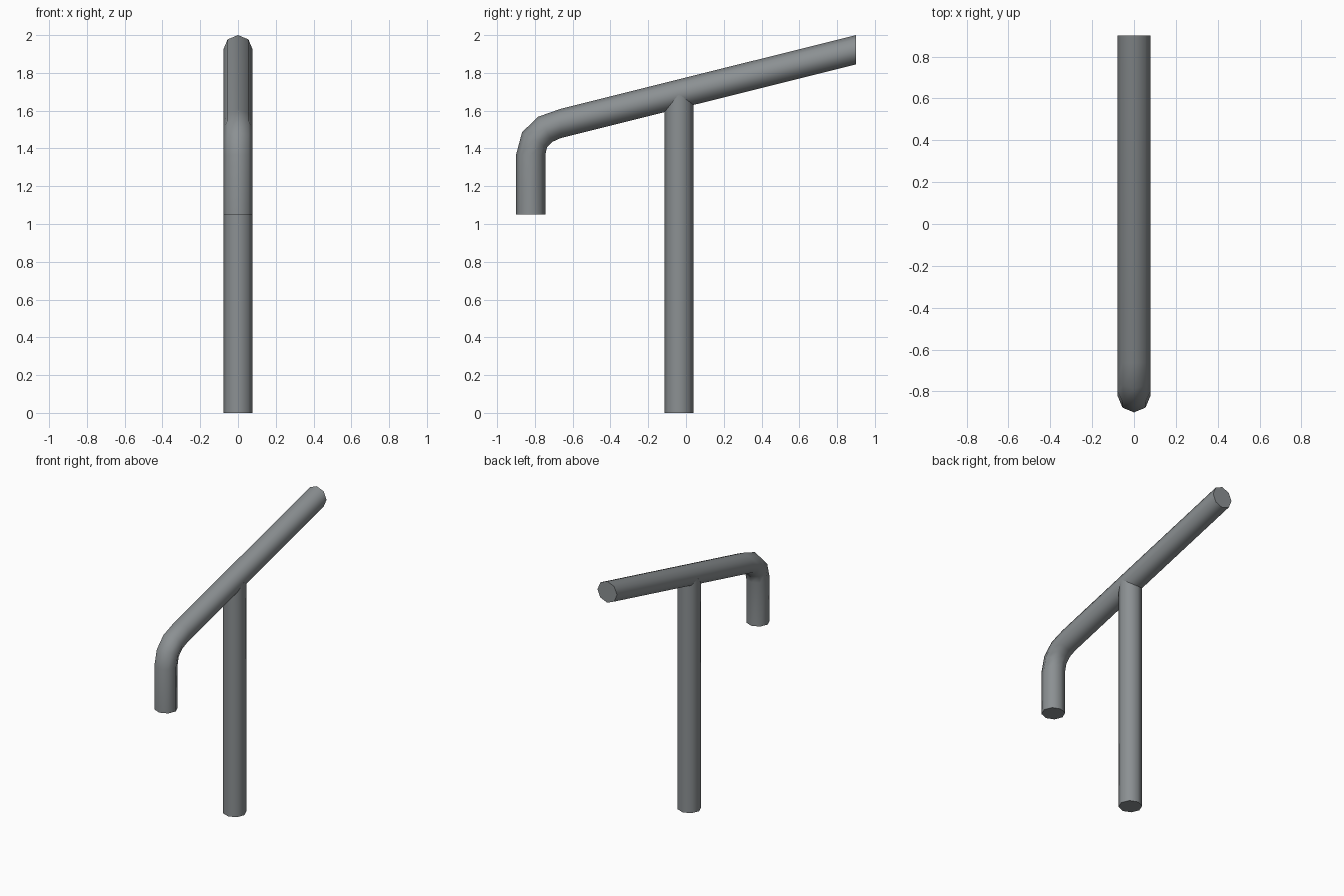
import bpy, bmesh, math
from mathutils import Vector

if "Cube" in bpy.data.objects:
    bpy.data.objects.remove(bpy.data.objects["Cube"])

R = 0.078   # tube half width
SIDES = 8

metal = bpy.data.materials.new("grey metal")
metal.diffuse_color = (0.26, 0.28, 0.29, 1.0)
metal.use_nodes = True
metal.node_tree.nodes["Principled BSDF"].inputs["Base Color"].default_value = metal.diffuse_color


def tube(name, rings):
    """Loft octagonal rings, each given by its outer and inner (y, z) points."""
    bm = bmesh.new()
    loops = []
    for (oy, oz), (iy, iz) in rings:
        c = Vector((0, (oy + iy) / 2, (oz + iz) / 2))
        v = Vector((0, (oy - iy) / 2, (oz - iz) / 2))
        loop = []
        for k in range(SIDES):
            a = 2 * math.pi * k / SIDES
            loop.append(bm.verts.new(c + v * math.cos(a) + Vector((R * math.sin(a), 0, 0))))
        loops.append(loop)
    for a, b in zip(loops, loops[1:]):
        for k in range(SIDES):
            n = (k + 1) % SIDES
            bm.faces.new((a[k], a[n], b[n], b[k]))
    bm.faces.new(loops[0])
    bm.faces.new(loops[-1])
    bmesh.ops.recalc_face_normals(bm, faces=bm.faces)
    me = bpy.data.meshes.new(name)
    bm.to_mesh(me)
    bm.free()
    ob = bpy.data.objects.new(name, me)
    bpy.context.collection.objects.link(ob)
    me.materials.append(metal)
    bpy.ops.object.select_all(action='DESELECT')
    ob.select_set(True)
    bpy.context.view_layer.objects.active = ob
    bpy.ops.object.shade_smooth_by_angle(angle=math.radians(55))
    return ob


# sloping arm with the bent-down front end
tube("bent_arm", [
    ((-0.90, 1.05), (-0.745, 1.05)),
    ((-0.90, 1.365), (-0.745, 1.365)),
    ((-0.868, 1.485), (-0.736, 1.405)),
    ((-0.785, 1.567), (-0.705, 1.436)),
    ((-0.663, 1.61), (-0.663, 1.455)),
    ((0.90, 2.00), (0.90, 1.845)),
])

# upright post running up into the arm
tube("post", [
    ((-0.115, 0.0), (0.04, 0.0)),
    ((-0.115, 1.682), (0.04, 1.682)),
])
